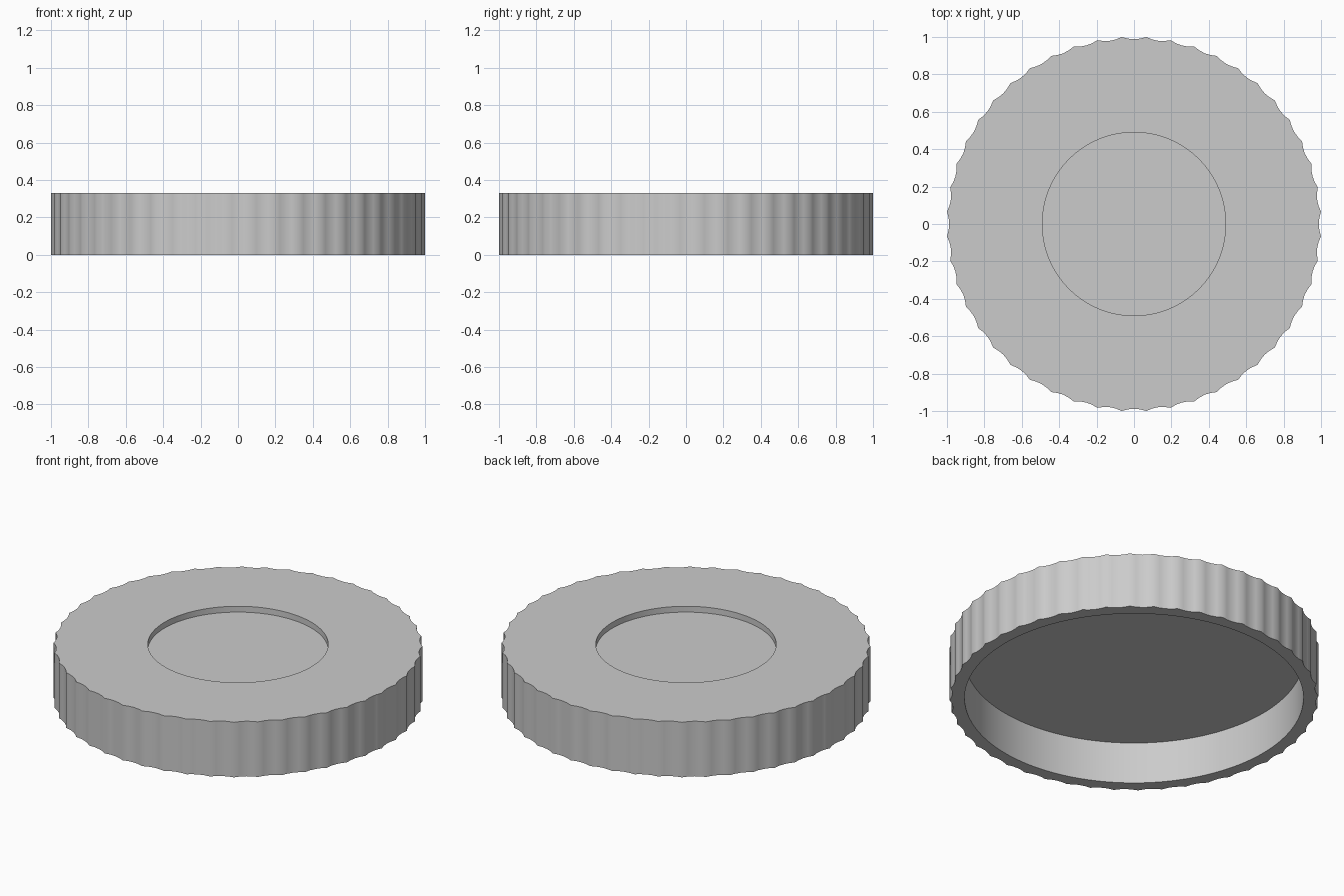
import bpy, bmesh, math

cube = bpy.data.objects.get("Cube")
if cube:
    bpy.data.objects.remove(cube)

TEETH = 48          # scallops around the rim
STEPS = 4           # segments per scallop
COUNT = TEETH * STEPS
TIP, DIP = 1.002, 0.988


def scallop(i):
    """Rim radius: sharp tips with shallow concave hollows between them."""
    t = 2 * (i % STEPS) / STEPS - 1
    return DIP + (TIP - DIP) * t * t


def circle(radius):
    return lambda i: radius


# Cross-section from the recess floor, over the rim, to the underside ceiling
profile = [
    (circle(0.49), 0.295),
    (circle(0.49), 0.33),
    (scallop, 0.33),
    (scallop, 0.0),
    (circle(0.92), 0.0),
    (circle(0.92), 0.25),
]

bm = bmesh.new()
rings = []
for radius, z in profile:
    ring = []
    for i in range(COUNT):
        a = 2 * math.pi * (i - STEPS / 2) / COUNT
        r = radius(i)
        ring.append(bm.verts.new((r * math.cos(a), r * math.sin(a), z)))
    rings.append(ring)

# Walls and flat rings
for upper, lower in zip(rings, rings[1:]):
    for i in range(COUNT):
        j = (i + 1) % COUNT
        bm.faces.new((upper[i], lower[i], lower[j], upper[j]))

# Recess floor and underside ceiling
bm.faces.new(rings[0])
bm.faces.new(rings[-1][::-1])
bmesh.ops.recalc_face_normals(bm, faces=bm.faces)

mesh = bpy.data.meshes.new("scalloped_cap")
bm.to_mesh(mesh)
bm.free()
cap = bpy.data.objects.new("scalloped_cap", mesh)
bpy.context.collection.objects.link(cap)

# Plain grey material
grey = bpy.data.materials.new("light_grey")
grey.use_nodes = True
colour = (0.6, 0.6, 0.6, 1)
grey.diffuse_color = colour
grey.node_tree.nodes["Principled BSDF"].inputs["Base Color"].default_value = colour
mesh.materials.append(grey)

# Smooth the rim and walls, keep the rim corners sharp
bpy.ops.object.select_all(action="DESELECT")
cap.select_set(True)
bpy.context.view_layer.objects.active = cap
bpy.ops.object.shade_smooth_by_angle(angle=math.radians(60))
